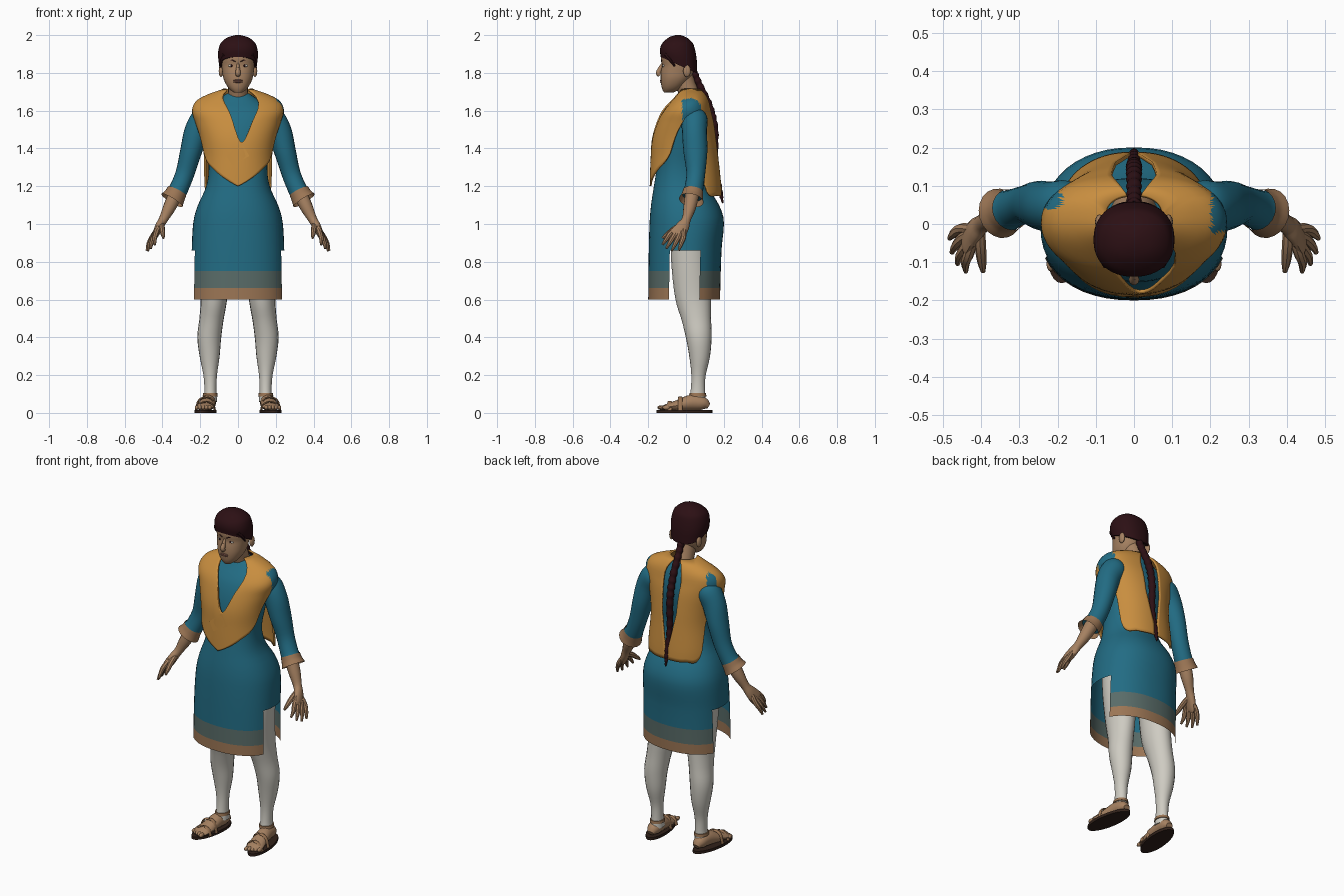
import bpy, bmesh, math
from mathutils import Vector, Matrix

cube = bpy.data.objects.get("Cube")
if cube:
    bpy.data.objects.remove(cube, do_unlink=True)


def material(name, *rgb):
    m = bpy.data.materials.new(name)
    m.use_nodes = True
    m.diffuse_color = (*rgb, 1)
    m.node_tree.nodes["Principled BSDF"].inputs["Base Color"].default_value = (*rgb, 1)
    return m


skin = material("skin", .38, .22, .12)
lips = material("lips", .25, .11, .08)
hair = material("dark hair", .025, .005, .007)
teal = material("teal cloth", .016, .15, .23)
grey = material("grey band", .1, .15, .14)
tan = material("tan trim", .33, .18, .09)
yellow = material("mustard cloth", .58, .27, .05)
white = material("off white", .62, .6, .54)
brown = material("dark sole", .03, .015, .01)
parts = []


def sample(keys, t):
    """Smooth interpolation through (t, values...) keys."""
    t = min(max(t, keys[0][0]), keys[-1][0])
    i = next(i for i in range(len(keys) - 1) if t <= keys[i + 1][0])
    a, b = keys[i], keys[i + 1]
    p, q = keys[max(i - 1, 0)], keys[min(i + 2, len(keys) - 1)]
    h = b[0] - a[0]
    s = (t - a[0]) / h
    out = []
    for k in range(1, len(a)):
        ma = (b[k] - p[k]) / (b[0] - p[0]) * h
        mb = (q[k] - a[k]) / (q[0] - a[0]) * h
        d = a[k] - b[k]
        out.append(a[k] + s * ma + s * s * (-3 * d - 2 * ma - mb) + s ** 3 * (2 * d + ma + mb))
    return out


def finish(name, bm, mats, mirror=False):
    bmesh.ops.recalc_face_normals(bm, faces=bm.faces)
    me = bpy.data.meshes.new(name)
    bm.to_mesh(me)
    bm.free()
    ob = bpy.data.objects.new(name, me)
    bpy.context.scene.collection.objects.link(ob)
    for m in mats:
        me.materials.append(m)
    if mirror:
        ob.modifiers.new("Mirror", "MIRROR").use_mirror_merge = False
    parts.append(ob)
    return ob


def bridge(rings, caps=True, wrap=True):
    bm = bmesh.new()
    rows = [[bm.verts.new(p) for p in r] for r in rings]
    n = len(rows[0])
    for a, b in zip(rows, rows[1:]):
        for i in range(n if wrap else n - 1):
            j = (i + 1) % n
            bm.faces.new((a[i], a[j], b[j], b[i]))
    if caps:
        bm.faces.new(rows[0])
        bm.faces.new(rows[-1])
    return bm


def around(a, z, rx, front, back):
    """Point on a rounded body section; angle 0 faces the front."""
    s, c = math.sin(a), math.cos(a)
    x = rx * math.copysign(abs(s) ** .9, s)
    y = (front + back) / 2 - (back - front) / 2 * math.copysign(abs(c) ** .9, c)
    return Vector((x, y, z))


def body(keys, heights, caps=True, n=48):
    return bridge([[around(math.tau * i / n, z, *sample(keys, z)) for i in range(n)]
                   for z in heights], caps)


def spread(a, b, n):
    return [a + (b - a) * i / n for i in range(n + 1)]


def tube(name, pts, mat, mirror=True, n=14, caps=True):
    """Tube through (x, y, z, radius[, second radius]) points."""
    keys = [(i, *p[:4], p[-1]) for i, p in enumerate(pts)]
    path = [sample(keys, t) for t in spread(0, len(pts) - 1, 4 * (len(pts) - 1))]
    rings = []
    for i, (x, y, z, r1, r2) in enumerate(path):
        d = Vector(path[min(i + 1, len(path) - 1)][:3]) - Vector(path[max(i - 1, 0)][:3])
        d.normalize()
        side = (Vector((1, 0, 0)) - d * d.x).normalized()
        up = d.cross(side)
        rings.append([Vector((x, y, z)) + side * r1 * math.cos(math.tau * k / n)
                      + up * r2 * math.sin(math.tau * k / n) for k in range(n)])
    return finish(name, bridge(rings, caps), [mat], mirror)


def ball(name, loc, size, mat, mirror=True):
    bm = bmesh.new()
    bmesh.ops.create_uvsphere(bm, u_segments=16, v_segments=10, radius=1,
                              matrix=Matrix.LocRotScale(Vector(loc), None, Vector(size)))
    return finish(name, bm, [mat], mirror)


# Dress: torso and skirt in one shell, side slits and hem bands
dress_keys = [(.6, .25, -.2, .18), (.86, .245, -.197, .188), (1.02, .235, -.192, .2),
              (1.1, .212, -.185, .175), (1.2, .168, -.17, .115), (1.3, .155, -.155, .09),
              (1.42, .17, -.15, .11), (1.52, .185, -.13, .12), (1.6, .18, -.095, .11),
              (1.65, .12, -.05, .095), (1.69, .06, -.02, .08)]
bm = body(dress_keys, [.6, .63, .66, .7, .75, .8] + spread(.86, 1.69, 28), False)
slit = [f for f in bm.faces if f.calc_center_median().z < .86
        and abs(f.calc_center_median().x) > .18 and -.08 < f.calc_center_median().y < .07]
bmesh.ops.delete(bm, geom=slit, context="FACES")
for f in bm.faces:
    z = f.calc_center_median().z
    f.material_index = 2 if z < .66 else 1 if z < .75 else 0
finish("dress", bm, [teal, grey, tan])

# Vest: draped sheet with pointed front, neck opening and two back panels
vest_keys = [(1.13, .2, -.185, .185), (1.2, .2, -.187, .182), (1.35, .19, -.182, .168),
             (1.45, .2, -.175, .158), (1.54, .222, -.15, .145), (1.6, .238, -.122, .13),
             (1.65, .215, -.08, .118), (1.685, .15, -.05, .1), (1.71, .075, -.035, .075)]
lower = [(0, 1.2), (35, 1.28), (65, 1.365), (80, 1.5), (92, 1.57), (102, 1.56),
         (112, 1.4), (122, 1.18), (145, 1.15), (168, 1.15)]
neck = [(-168, 1.71), (-50, 1.71), (-28, 1.685), (-10, 1.6), (4, 1.43),
        (22, 1.59), (32, 1.685), (50, 1.71), (168, 1.71)]


def vest_point(deg, v):
    low, top = sample(lower, abs(deg))[0], sample(neck, deg)[0]
    z = low + (top - low) * v
    close = 10 * min(max((1.42 - z) / .2, 0), 1) * max(abs(deg) - 115, 0) / 53
    return around(math.radians(math.copysign(abs(deg) + close, deg)), z, *sample(vest_keys, z))


bm = bridge([[vest_point(d, v) for d in spread(-168, 168, 112)] for v in spread(0, 1, 26)],
            False, False)
for f in bm.faces:
    c = f.calc_center_median()
    hole = (c.xy - Vector((-.215, .065))).length < .028
    if c.z > 1.55 and (hole or (c.x > .2 and -.02 < c.y < .08)):
        f.material_index = 1
vest = finish("vest", bm, [yellow, teal])
mod = vest.modifiers.new("Thickness", "SOLIDIFY")
mod.thickness, mod.offset = .01, 0

# Front overlap of the vest
bm = bmesh.new()
bm.faces.new([bm.verts.new((x, y, z)) for x, y, z in
              ((-.06, -.185, 1.36), (.02, -.184, 1.43), (.06, -.184, 1.36), (-.03, -.191, 1.31))])
finish("vest_overlap", bm, [yellow])

# Arms: sleeve, flared cuff, forearm
tube("sleeve", [(.14, .045, 1.6, .035), (.175, .045, 1.56, .068), (.218, .045, 1.49, .066),
                (.25, .05, 1.38, .057, .063), (.28, .052, 1.27, .05), (.312, .042, 1.19, .05),
                (.335, .033, 1.15, .054)], teal, n=20)
tube("cuff", [(.322, .038, 1.175, .054), (.336, .033, 1.148, .058), (.35, .028, 1.125, .066)],
     tan, n=20, caps=False)
tube("forearm", [(.325, .035, 1.17, .038), (.362, .02, 1.09, .034), (.395, .002, 1.025, .024),
                 (.415, -.015, .99, .022, .034), (.435, -.04, .95, .016, .042),
                 (.442, -.05, .935, .01, .036)], skin)

# Fingers fan out from the palm
tips = [(.44, -.125, .89), (.462, -.105, .87), (.477, -.075, .858), (.483, -.038, .86)]
for i, tip in enumerate(tips):
    x, y, z = .432 + .006 * i, -.078 + .022 * i, .955 - .006 * i
    tube("finger", [(.41, -.015, 1, .013), (x, y, z, .014), ((x + tip[0]) / 2 + .005,
         (y + tip[1]) / 2, (z + tip[2]) / 2, .012), (*tip, .006)], skin, n=8)
tube("thumb", [(.405, -.01, 1, .015), (.402, -.06, .975, .015), (.398, -.1, .945, .012),
               (.395, -.125, .925, .006)], skin, n=8)

# Legs
tube("leg", [(.125, .02, .95, .09, .1), (.127, .022, .8, .08, .1), (.127, .037, .62, .071, .095),
             (.14, .055, .5, .064, .078), (.152, .068, .4, .063, .068), (.15, .072, .3, .053, .055),
             (.147, .066, .2, .036, .038), (.146, .063, .12, .032, .038),
             (.147, .06, .06, .036, .046)], white, n=20)

# Sandals: sole, foot, toes and straps
bm = bridge([[(.172 + .056 * math.cos(a) - .12 * y, y - .008, z) for a in spread(0, math.tau * 31 / 32, 31)
              for y in [.147 * math.sin(a)]] for z in (0, .016)])
finish("sole", bm, [brown], True)
tube("foot", [(.152, .12, .035, .02, .015), (.153, .09, .05, .036, .035), (.158, .03, .055, .04, .042),
              (.168, -.04, .04, .045, .03), (.178, -.1, .03, .048, .018), (.182, -.125, .026, .03, .01)],
     skin)
for i in range(5):
    ball("toe", (.15 + .017 * i, -.132 + .007 * i, .028), (.011, .02, .012), skin)
for y, h in ((-.085, .055), (-.03, .078)):
    tube("strap", [(.122, y, .012, .005, .012), (.135, y, h - .01, .005, .012), (.17, y, h + .004, .005, .012),
                   (.208, y, h - .012, .005, .012), (.224, y, .012, .005, .012)], tan, n=8)
tube("ankle_strap", [(.147, .062, .088, .04, .046), (.147, .062, .104, .038, .044)], tan, n=20)

# Neck and head
tube("neck", [(0, .04, 1.58, .07), (0, .03, 1.65, .056), (0, .005, 1.72, .052), (0, -.02, 1.79, .055)],
     skin, False, 20)
head_keys = [(1.695, .02, -.115, -.07), (1.705, .036, -.122, -.045), (1.73, .058, -.13, -.01),
             (1.77, .077, -.134, .025), (1.81, .084, -.132, .04), (1.84, .088, -.127, .045),
             (1.88, .091, -.133, .048), (1.93, .085, -.12, .04), (1.97, .05, -.08, 0)]
finish("head", body(head_keys, spread(1.695, 1.97, 22)), [skin])
tube("nose", [(0, -.124, 1.85, .006), (0, -.135, 1.825, .01, .012), (0, -.146, 1.8, .014),
              (0, -.138, 1.787, .012)], skin, False, 10)
ball("ear", (.09, .005, 1.81), (.012, .02, .032), skin)
ball("eye", (.035, -.117, 1.838), (.016, .008, .007), white)
ball("iris", (.035, -.123, 1.838), (.006, .004, .006), hair)
tube("eyebrow", [(.014, -.13, 1.86, .002, .004), (.036, -.124, 1.868, .003, .004),
                 (.058, -.109, 1.86, .002)], hair, n=6)
for z in (1.752, 1.76):
    ball("lip", (0, -.131, z), (.024, .008, .005), lips, False)

# Hair: cap sloping down to the nape, temple locks and a long braid
hair_keys = [(1.885, .1, -.134, .06), (1.92, .106, -.138, .056), (1.95, .097, -.13, .042),
             (1.975, .075, -.108, .02), (1.992, .045, -.083, -.005), (2, .012, -.055, -.03)]
cap = finish("hair_cap", body(hair_keys, spread(1.885, 2, 16)), [hair])
for v in cap.data.vertices:
    v.co.z -= .45 * (v.co.y + .135) * min(max((1.955 - v.co.z) / .07, 0), 1)
tube("temple_lock", [(.07, -.105, 1.9, .014), (.085, -.08, 1.87, .012), (.09, -.06, 1.835, .004)],
     hair, n=8)
braid = [(0, .03, 1.83, .02), (0, .07, 1.74, .019), (0, .125, 1.62, .02), (0, .152, 1.5, .02),
         (0, .155, 1.32, .017), (0, .18, 1.18, .014), (0, .195, 1.11, .004)]
keys = [(i, *p) for i, p in enumerate(braid)]
strand = [sample(keys, t) for t in spread(0, 6, 36)]
tube("braid", [(x, y, z, r * (1.08 if i % 2 else .88)) for i, (x, y, z, r) in enumerate(strand)],
     hair, False, 10)

# Smooth shading with sharp edges kept
bpy.ops.object.select_all(action="DESELECT")
for ob in parts:
    ob.select_set(True)
bpy.context.view_layer.objects.active = parts[0]
bpy.ops.object.shade_smooth_by_angle(angle=math.radians(40))
